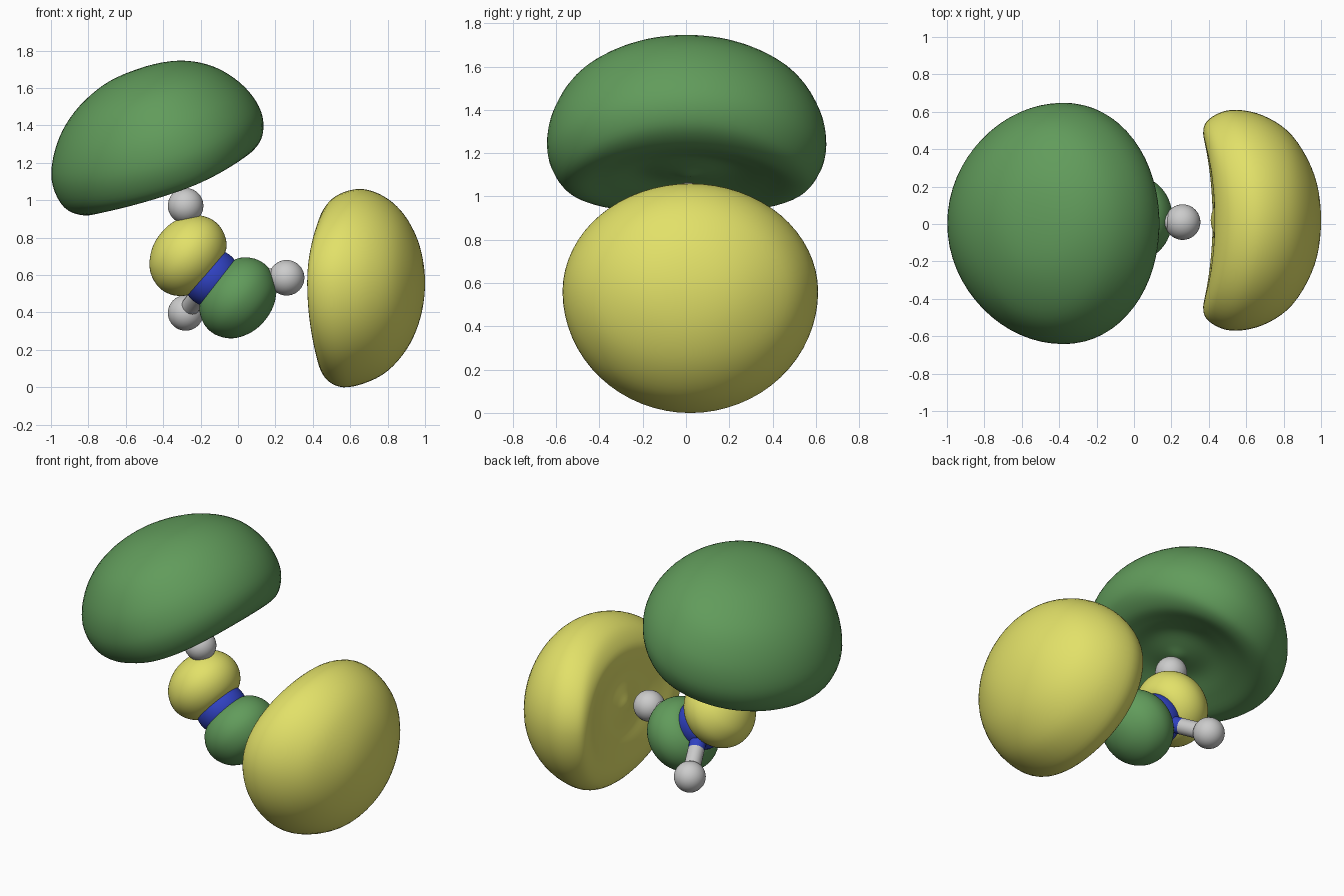
import bpy, bmesh
from math import cos, sin, pi
from mathutils import Vector

if "Cube" in bpy.data.objects:
    bpy.data.objects.remove(bpy.data.objects["Cube"])


def material(name, rgb):
    m = bpy.data.materials.new(name)
    m.diffuse_color = (*rgb, 1)
    m.use_nodes = True
    m.node_tree.nodes["Principled BSDF"].inputs["Base Color"].default_value = m.diffuse_color
    return m


GREEN = material("green", (0.12, 0.33, 0.105))
YELLOW = material("yellow", (0.76, 0.75, 0.14))
BLUE = material("blue", (0.03, 0.055, 0.55))


def finish(ob, name, mat):
    ob.name = name
    if mat:
        ob.data.materials.append(mat)
    for p in ob.data.polygons:
        p.use_smooth = True


def ball(name, pos, r, mat=None):
    bpy.ops.mesh.primitive_uv_sphere_add(segments=40, ring_count=20, radius=r, location=pos)
    finish(bpy.context.object, name, mat)


def rod(name, a, b, mat=None, r=0.05):
    bpy.ops.mesh.primitive_cylinder_add(vertices=24, radius=r, depth=(b - a).length, location=(a + b) / 2)
    ob = bpy.context.object
    ob.rotation_euler = (b - a).to_track_quat('Z', 'Y').to_euler()
    finish(ob, name, mat)
    bpy.ops.object.shade_smooth_by_angle()


def smooth_profile(pts, steps=5):
    """Catmull-Rom through (height, radius) points, mirrored at both poles."""
    p = [Vector(q) for q in pts]
    p = [Vector((p[1].x, -p[1].y))] + p + [Vector((p[-2].x, -p[-2].y))]
    out = []
    for i in range(1, len(p) - 2):
        a, b, c, d = p[i - 1:i + 3]
        for k in range(steps):
            t = k / steps
            out.append(0.5 * (2 * b + (c - a) * t + (2 * a - 5 * b + 4 * c - d) * t * t
                              + (3 * b - a - 3 * c + d) * t ** 3))
    return out + [p[-2]]


def lobe(name, mat, origin, axis, up, plus, side, minus, seg=64):
    """Closed lobe round an axis, blending three profiles by direction."""
    axis, up = axis.normalized(), up.normalized()
    wide = Vector((0, 1, 0))
    P, S, M = (smooth_profile(q) for q in (plus, side, minus))
    bm = bmesh.new()
    rings = []
    for i in range(len(P)):
        ring = []
        pole = i in (0, len(P) - 1)
        for j in range(1 if pole else seg):
            a = 2 * pi * j / seg
            c, s = cos(a), sin(a)
            q = P[i] if c > 0 else M[i]
            h = q.x * c * c + S[i].x * s * s
            ring.append(bm.verts.new(origin + axis * h + up * q.y * c + wide * S[i].y * s))
        rings.append(ring)
    for r0, r1 in zip(rings, rings[1:]):
        for j in range(seg):
            k = (j + 1) % seg
            if len(r0) == 1:
                bm.faces.new((r0[0], r1[j], r1[k]))
            elif len(r1) == 1:
                bm.faces.new((r0[j], r1[0], r0[k]))
            else:
                bm.faces.new((r0[j], r1[j], r1[k], r0[k]))
    bmesh.ops.recalc_face_normals(bm, faces=bm.faces)
    me = bpy.data.meshes.new(name)
    bm.to_mesh(me)
    bm.free()
    ob = bpy.data.objects.new(name, me)
    bpy.context.collection.objects.link(ob)
    finish(ob, name, mat)


# central atom, three outer atoms and two-tone bonds
N = Vector((-0.14, 0.03, 0.583))
H = [Vector((-0.28, 0.01, 0.97)), Vector((0.26, 0.01, 0.585)), Vector((-0.28, 0.36, 0.397))]
ball("central_atom", N, 0.157, BLUE)
for i, h in enumerate(H):
    mid = (N + h) / 2
    ball(f"outer_atom_{i + 1}", h, 0.095)
    rod(f"inner_bond_{i + 1}", N, mid, BLUE)
    rod(f"outer_bond_{i + 1}", mid, h)

# small lobes either side of the central atom
small = [(.363, 0), (.345, .1), (.287, .187), (.2, .229), (.115, .22), (.045, .168), (.02, .09), (.012, 0)]
n, t = Vector((-0.78, 0, 0.62)), Vector((0.62, 0, 0.78))
for name, mat, d, shift in (("small_yellow_lobe", YELLOW, 1, .016), ("small_green_lobe", GREEN, -1, .004)):
    lobe(name, mat, N + t * shift, n * d, t, small, small, small)

# large yellow lobe: hollowed cap over the right outer atom
lobe("large_yellow_lobe", YELLOW, Vector((0.26, 0.02, 0.56)), Vector((1, 0, 0)), Vector((0, 0, 1)),
     [(.74, 0), (.71, .2), (.63, .36), (.52, .46), (.39, .50), (.26, .46),
      (.185, .37), (.17, .28), (.18, .18), (.165, .08), (.15, 0)],
     [(.74, 0), (.705, .24), (.588, .45), (.43, .56), (.26, .59), (.14, .54),
      (.11, .46), (.145, .34), (.178, .2), (.168, .09), (.15, 0)],
     [(.74, 0), (.715, .19), (.64, .36), (.51, .495), (.33, .56), (.22, .525),
      (.165, .42), (.165, .29), (.18, .18), (.165, .08), (.15, 0)])

# large green lobe: hollowed cap over the upper outer atom
lobe("large_green_lobe", GREEN, Vector((-0.28, 0.003, 0.97)),
     Vector((-0.33, 0, 0.944)), Vector((0.944, 0, 0.33)),
     [(.775, 0), (.745, .22), (.65, .39), (.5, .505), (.34, .547), (.21, .505),
      (.145, .40), (.145, .29), (.16, .18), (.15, .08), (.135, 0)],
     [(.775, 0), (.74, .27), (.615, .5), (.43, .62), (.25, .643), (.12, .585),
      (.085, .5), (.12, .37), (.16, .22), (.15, .09), (.135, 0)],
     [(.775, 0), (.755, .2), (.67, .395), (.54, .54), (.37, .63), (.205, .615),
      (.122, .505), (.13, .35), (.16, .2), (.15, .08), (.135, 0)])
